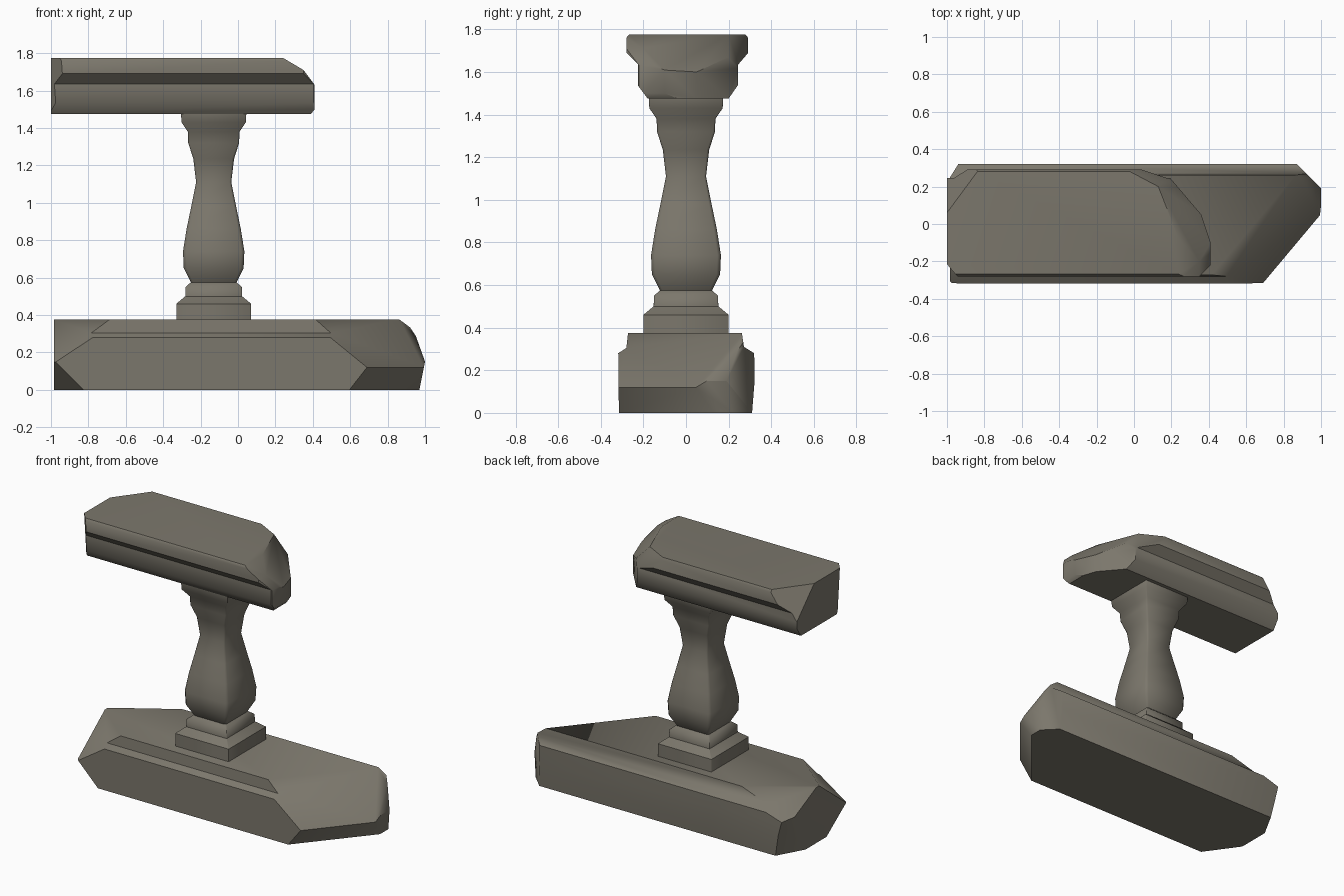
import bpy, bmesh, math
from mathutils import Vector

if "Cube" in bpy.data.objects:
    bpy.data.objects.remove(bpy.data.objects["Cube"])

stone = bpy.data.materials.new("weathered stone")
stone.diffuse_color = (0.20, 0.185, 0.15, 1)
stone.use_nodes = True
stone.node_tree.nodes["Principled BSDF"].inputs["Base Color"].default_value = stone.diffuse_color


def finish(name, bm, angle):
    bmesh.ops.recalc_face_normals(bm, faces=bm.faces[:])
    mesh = bpy.data.meshes.new(name)
    bm.to_mesh(mesh)
    bm.free()
    mesh.materials.append(stone)
    ob = bpy.data.objects.new(name, mesh)
    bpy.context.collection.objects.link(ob)
    bpy.context.view_layer.objects.active = ob
    ob.select_set(True)
    bpy.ops.object.shade_smooth_by_angle(angle=math.radians(angle))
    ob.select_set(False)


def loft(bm, rings):
    """Skin a list of equal point rings and cap both ends."""
    vs = [[bm.verts.new(p) for p in r] for r in rings]
    n = len(vs[0])
    for a, b in zip(vs, vs[1:]):
        for i in range(n):
            bm.faces.new((a[i], a[(i + 1) % n], b[(i + 1) % n], b[i]))
    bm.faces.new(vs[0])
    bm.faces.new(vs[-1][::-1])


def broken_slab(name, profile, x0, x1, chips, angle):
    """Extrude a (y, z) profile along x, then chip it with planes through 3 points."""
    bm = bmesh.new()
    loft(bm, [[(x, y, z) for y, z in profile] for x in (x0, x1)])
    zs = [z for _, z in profile]
    centre = Vector(((x0 + x1) / 2, 0, (min(zs) + max(zs)) / 2))
    for pts in chips:
        a, b, c = map(Vector, pts)
        no = (b - a).cross(c - a).normalized()
        if no.dot(centre - a) > 0:
            no.negate()
        cut = bmesh.ops.bisect_plane(bm, geom=bm.verts[:] + bm.edges[:] + bm.faces[:],
                                     plane_co=a, plane_no=no, clear_outer=True)
        edges = [e for e in cut["geom_cut"] if isinstance(e, bmesh.types.BMEdge)]
        bmesh.ops.holes_fill(bm, edges=edges, sides=0)
    finish(name, bm, angle)


# Lower rail with broken ends
base_profile = [(-.315, 0), (.31, 0), (.322, .15), (.32, .28), (.272, .31), (.262, .375),
                (-.272, .375), (-.28, .305), (-.318, .28)]
base_chips = [
    # right end
    [(.50, -.31, .28), (.72, -.28, .12), (.98, .03, .12)],
    [(.60, -.31, 0), (.72, -.28, .12), (.98, .03, .12)],
    [(.92, 0, .375), (1, .1, .15), (1, .2, .15)],
    [(.97, 0, 0), (1, .1, .15), (1, .2, .15)],
    [(.87, .32, 0), (1, .19, 0), (1, .19, .3)],
    # left end
    [(-.98, -.31, .15), (-.98, -.02, .375), (-.69, -.27, .375)],
    [(-.98, -.31, .15), (-.83, -.31, 0), (-.98, -.10, 0)],
    [(-.88, .32, 0), (-.98, .14, 0), (-.98, .25, .25)],
    [(-.98, .02, .375), (-.60, .262, .375), (-.98, .30, .24)],
]
broken_slab("lower_rail", base_profile, -.985, 1.0, base_chips, 50)

# Upper handrail with broken ends
rail_profile = [(-.18, 1.475), (.20, 1.475), (.245, 1.54), (.245, 1.635), (.292, 1.69),
                (.292, 1.76), (.28, 1.775), (-.268, 1.775), (-.28, 1.76), (-.28, 1.69),
                (-.225, 1.635), (-.225, 1.535)]
rail_chips = [
    # left end
    [(-1, .06, 1.775), (-.83, .29, 1.775), (-1, .23, 1.6)],
    [(-1, -.215, 1.775), (-.945, -.28, 1.775), (-1, -.19, 1.475)],
    # right end
    [(.24, 0, 1.775), (.24, -.2, 1.775), (.35, 0, 1.71)],
    [(.35, 0, 1.71), (.35, -.2, 1.71), (.41, 0, 1.63)],
    [(.41, 0, 1.50), (.41, -.2, 1.50), (.39, 0, 1.475)],
    [(.19, .25, 1.5), (.36, .05, 1.5), (.19, .25, 1.7)],
    [(.36, .05, 1.5), (.41, -.10, 1.5), (.36, .05, 1.7)],
    [(.41, -.22, 1.5), (.36, -.27, 1.5), (.41, -.22, 1.7)],
    [(.13, .20, 1.775), (.22, -.03, 1.775), (.36, .05, 1.6)],
    [(-.04, .29, 1.775), (.13, .20, 1.775), (.22, .24, 1.6)],
]
broken_slab("upper_rail", rail_profile, -1.0, .41, rail_chips, 40)

# Square turned baluster: (half width, height, corner chamfer)
steps = [(.20, .36, 0), (.20, .46, 0), (.152, .50, 0), (.150, .55, 0), (.122, .575, .1),
         (.160, .65, .1), (.164, .74, .1), (.145, .86, .1), (.120, .98, .1), (.094, 1.11, .1),
         (.109, 1.235, .1), (.136, 1.32, .06), (.138, 1.38, .04), (.172, 1.43, 0), (.175, 1.485, 0)]
bm = bmesh.new()
rings = []
for h, z, c in steps:
    k = h * (1 - max(c, .01))
    ring = [(h, -k), (h, k), (k, h), (-k, h), (-h, k), (-h, -k), (-k, -h), (k, -h)]
    rings.append([(x - .13, y, z) for x, y in ring])
loft(bm, rings)
finish("baluster", bm, 46)
